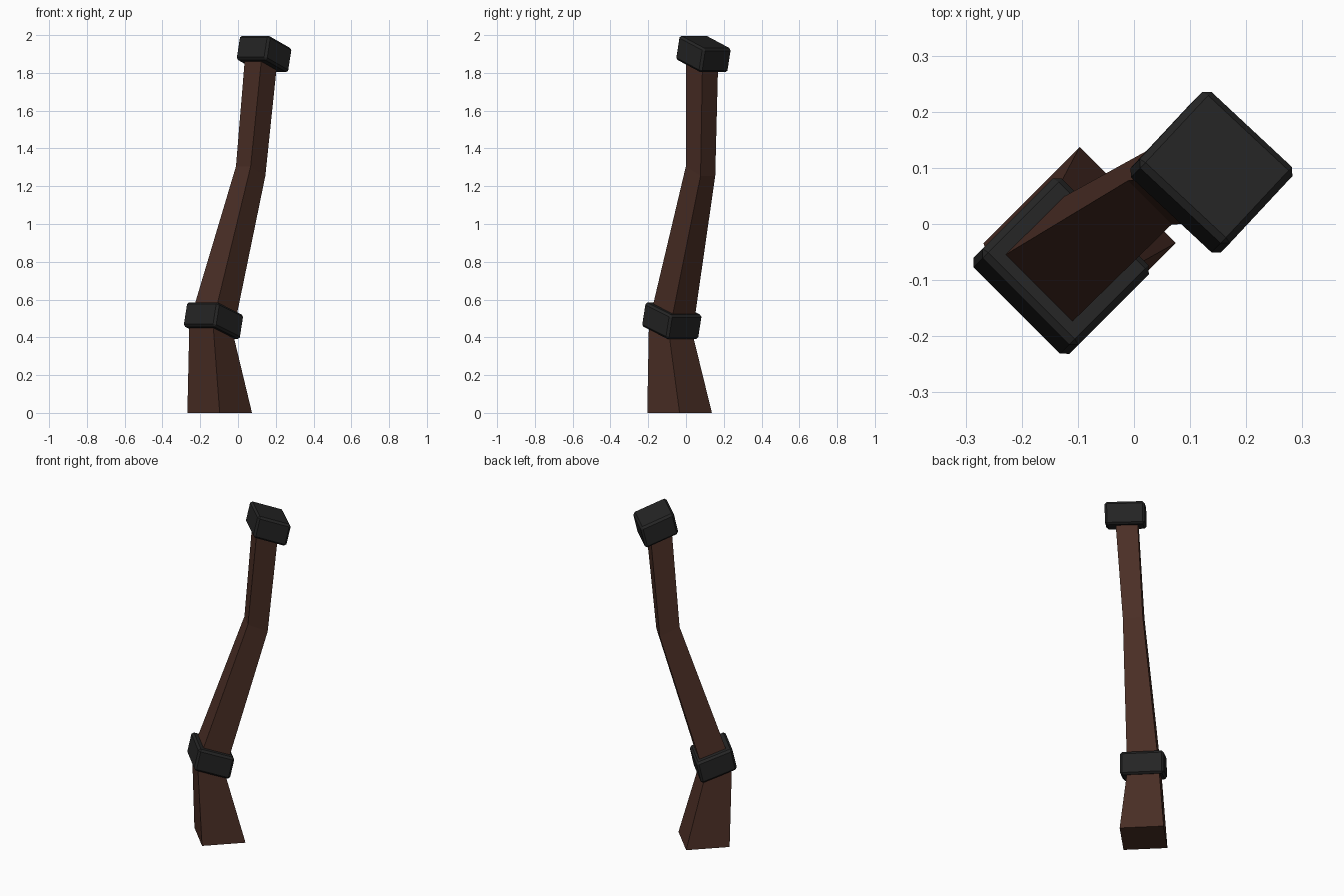
import bpy, bmesh, math

if "Cube" in bpy.data.objects:
    bpy.data.objects.remove(bpy.data.objects["Cube"])


def material(name, rgb):
    m = bpy.data.materials.new(name)
    m.diffuse_color = (*rgb, 1)
    m.use_nodes = True
    m.node_tree.nodes["Principled BSDF"].inputs["Base Color"].default_value = m.diffuse_color
    return m


wood = material("dark brown wood", (0.07, 0.028, 0.019))
iron = material("black iron", (0.018, 0.018, 0.018))


def section(c, pu, pv, slope, deg):
    """Tilted rectangle: pu/pv half sizes in plan, slope drops z along u."""
    a = math.radians(deg)
    pts = []
    for su, sv in ((-1, 1), (-1, -1), (1, -1), (1, 1)):
        u, v = su * pu, sv * pv
        pts.append((c[0] + u * math.cos(a) - v * math.sin(a),
                    c[1] + u * math.sin(a) + v * math.cos(a),
                    c[2] - u * slope))
    return pts


def loft(name, sections, mat, bevel=0):
    bm = bmesh.new()
    rings = [[bm.verts.new(p) for p in s] for s in sections]
    for lo, hi in zip(rings, rings[1:]):
        for i in range(4):
            j = (i + 1) % 4
            bm.faces.new((lo[i], lo[j], hi[j], hi[i]))
    bm.faces.new(rings[0][::-1])
    bm.faces.new(rings[-1])
    if bevel:
        bmesh.ops.bevel(bm, geom=bm.edges[:], offset=bevel, segments=1,
                        affect='EDGES', profile=0.5)
    bmesh.ops.recalc_face_normals(bm, faces=bm.faces[:])
    me = bpy.data.meshes.new(name)
    bm.to_mesh(me)
    bm.free()
    me.materials.append(mat)
    ob = bpy.data.objects.new(name, me)
    bpy.context.collection.objects.link(ob)
    return ob


def block(name, c, pu, pv, slope, deg, lean, h):
    """Sheared, bevelled block centred on c."""
    ends = [(c[0] + s * lean, c[1] + s * lean, c[2] + s * h) for s in (-1, 1)]
    return loft(name, [section(e, pu, pv, slope, deg) for e in ends], iron, 0.012)


# bent wooden handle: flared foot, collar bend, upper bend, top
loft("handle", [
    section((-0.097, -0.034, 0.0), 0.121, 0.121, 0.0, 45),
    section((-0.142, -0.081, 0.45), 0.075, 0.088, 0.4, 45),
    section((0.067, 0.077, 1.28), 0.055, 0.055, 0.45, 45),
    section((0.125, 0.086, 1.90), 0.059, 0.061, 0.36, 47),
], wood)

# iron collar around the lower bend, and end cap
block("collar", (-0.130, -0.075, 0.488), 0.100, 0.121, 0.36, 45, 0.010, 0.064)
block("end_cap", (0.138, 0.0925, 1.900), 0.093, 0.110, 0.39, 47, 0.010, 0.064)
